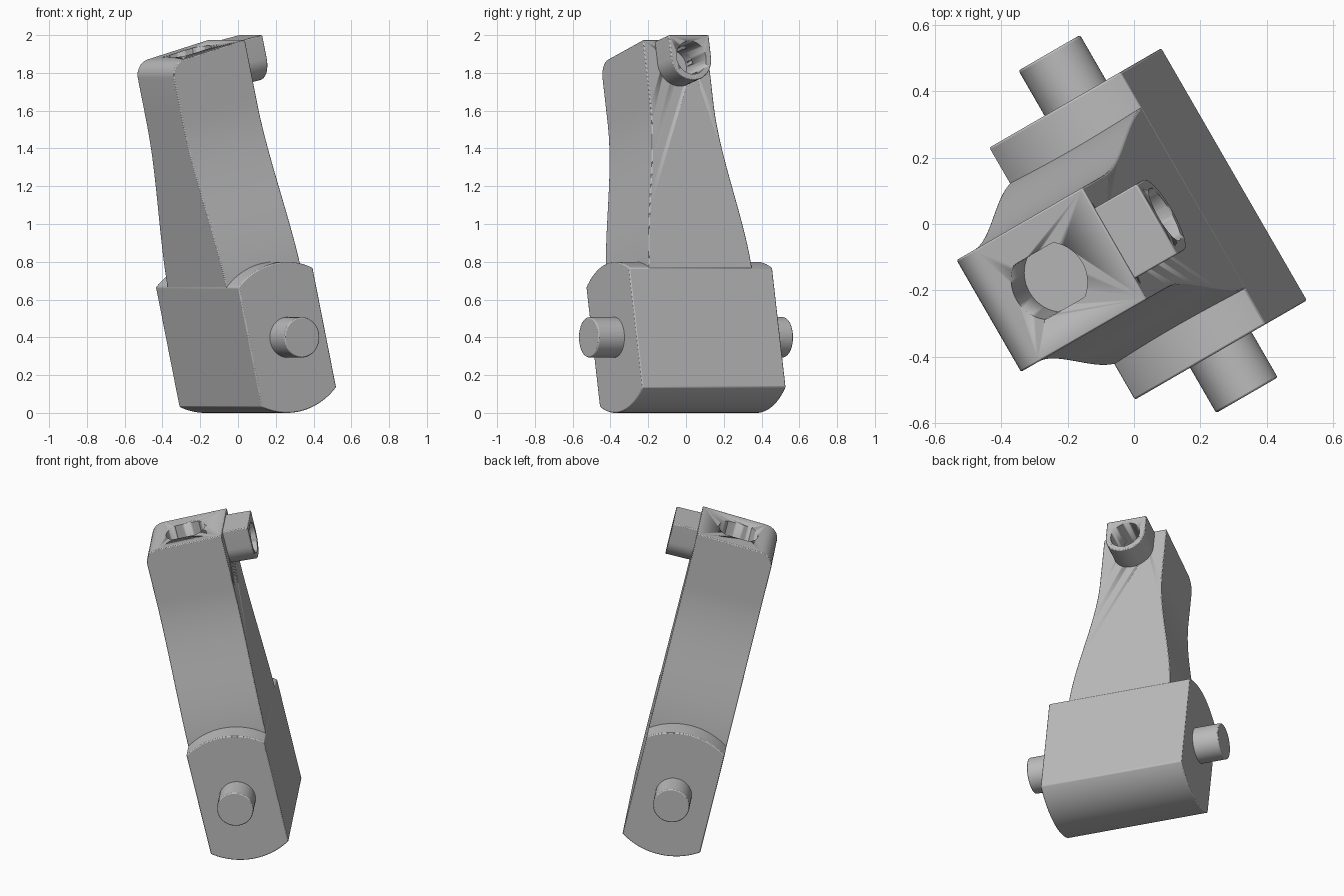
import bpy, bmesh, math
from mathutils import Matrix, Vector

if "Cube" in bpy.data.objects:
    bpy.data.objects.remove(bpy.data.objects["Cube"], do_unlink=True)

# Frame of the part: x = depth, y = pin axis, z = along the arm, origin at the pins
FRAME = (Matrix.Translation((0.0425, 0, 0.4)) @ Matrix.Rotation(math.radians(30), 4, 'Z')
         @ Matrix.Rotation(math.radians(-12.8), 4, 'Y'))
HALF_DEPTH = 0.234
ROUND = 0.4

grey = bpy.data.materials.new("plain_grey")
grey.use_nodes = True
grey.diffuse_color = (0.5, 0.5, 0.5, 1)
grey.node_tree.nodes["Principled BSDF"].inputs["Base Color"].default_value = (0.5, 0.5, 0.5, 1)


def arc(radius, start, end, steps, cx=0, cy=0):
    angles = [math.radians(start + (end - start) * i / steps) for i in range(steps + 1)]
    return [(cx + radius * math.cos(a), cy + radius * math.sin(a)) for a in angles]


def prism_mesh(outline, axis, low, high):
    """Extrude a 2D outline along one axis of the part frame."""
    place = {'x': lambda a, b, t: (t, a, b),
             'y': lambda a, b, t: (a, t, b),
             'z': lambda a, b, t: (a, b, t)}[axis]
    bm = bmesh.new()
    rings = [[bm.verts.new(place(a, b, t)) for a, b in outline] for t in (low, high)]
    bm.faces.new(rings[0])
    bm.faces.new(rings[1])
    n = len(outline)
    for i in range(n):
        j = (i + 1) % n
        bm.faces.new((rings[0][i], rings[0][j], rings[1][j], rings[1][i]))
    bmesh.ops.recalc_face_normals(bm, faces=bm.faces)
    return bm


def finish(name, bm, bevel=0.0, cutters=()):
    mesh = bpy.data.meshes.new(name)
    bm.to_mesh(mesh)
    bm.free()
    obj = bpy.data.objects.new(name, mesh)
    bpy.context.collection.objects.link(obj)
    obj.matrix_world = FRAME
    mesh.materials.append(grey)
    if bevel:
        mod = obj.modifiers.new("soft_edges", 'BEVEL')
        mod.width = bevel
        mod.segments = 2
        mod.limit_method = 'ANGLE'
        mod.angle_limit = math.radians(40)
    for cutter in cutters:
        mod = obj.modifiers.new("cut", 'BOOLEAN')
        mod.operation = 'DIFFERENCE'
        mod.solver = 'EXACT'
        mod.object = cutter
    bpy.ops.object.select_all(action='DESELECT')
    bpy.context.view_layer.objects.active = obj
    obj.select_set(True)
    bpy.ops.object.shade_smooth_by_angle(angle=math.radians(30))
    return obj


def make_cutter(name, bm):
    obj = finish(name, bm)
    obj.hide_render = True
    obj.hide_set(True)
    obj.display_type = 'WIRE'
    return obj


# Cutters: flat-sided pocket in the top, round bore in the lug
pocket = [(x, max(-0.095, min(0.095, y))) for x, y in arc(0.118, 0, 352.5, 47)]
pocket_cutter = make_cutter("pocket_cutter", prism_mesh(pocket, 'z', 1.34, 1.8))
bore_cutter = make_cutter("bore_cutter",
                          prism_mesh(arc(0.09, 0, 352.5, 47, 0, 1.432), 'x', 0.17, 0.6))

# Pivot block: straight front and back, rounded top and bottom
corner = math.degrees(math.acos(HALF_DEPTH / ROUND))
block = arc(ROUND, corner, 180 - corner, 24) + arc(ROUND, 180 + corner, 360 - corner, 24)
finish("pivot_block", prism_mesh(block, 'y', -0.438, 0.438), 0.006)

# Pivot pins
for side, name in ((-1, "right_pivot_pin"), (1, "left_pivot_pin")):
    ends = sorted((-side * 0.40, -side * 0.595))
    finish(name, prism_mesh(arc(0.107, 0, 352.5, 47), 'y', *ends), 0.006)

# Arm: flared sides that sweep in to a narrow top
def half_width(z):
    t = max(0.0, min(1.0, (z - 0.25) / 0.97))
    return 0.316 - 0.122 * t * t * (3 - 2 * t)

levels = [0.32 + 0.96 * i / 32 for i in range(33)] + [1.7]
side = [(half_width(z), z) for z in levels]
arm = prism_mesh(side + [(-y, z) for y, z in reversed(side)], 'x', -HALF_DEPTH, HALF_DEPTH)
tilt = math.radians(2.7)
cut = bmesh.ops.bisect_plane(arm, geom=arm.verts[:] + arm.edges[:] + arm.faces[:],
                             plane_co=Vector((HALF_DEPTH, 0, 1.562)),
                             plane_no=Vector((-math.sin(tilt), 0, math.cos(tilt))),
                             clear_outer=True)
rim = [e for e in cut["geom_cut"] if isinstance(e, bmesh.types.BMEdge)]
bmesh.ops.contextual_create(arm, geom=rim)
front_edge = [e for e in arm.edges
              if all(v.co.x < -0.23 and v.co.z > 1.5 for v in e.verts)]
bmesh.ops.bevel(arm, geom=front_edge, offset=0.08, segments=8, profile=0.5, affect='EDGES')
bmesh.ops.recalc_face_normals(arm, faces=arm.faces)
finish("arm", arm, 0.005, (pocket_cutter, bore_cutter))

# Lug on the back of the arm: square top, round bottom
lug = arc(0.122, 180, 360, 24, 0, 1.432) + [(0.122, 1.554), (-0.122, 1.554)]
finish("lug", prism_mesh(lug, 'x', 0.18, 0.384), 0.005, (bore_cutter,))
